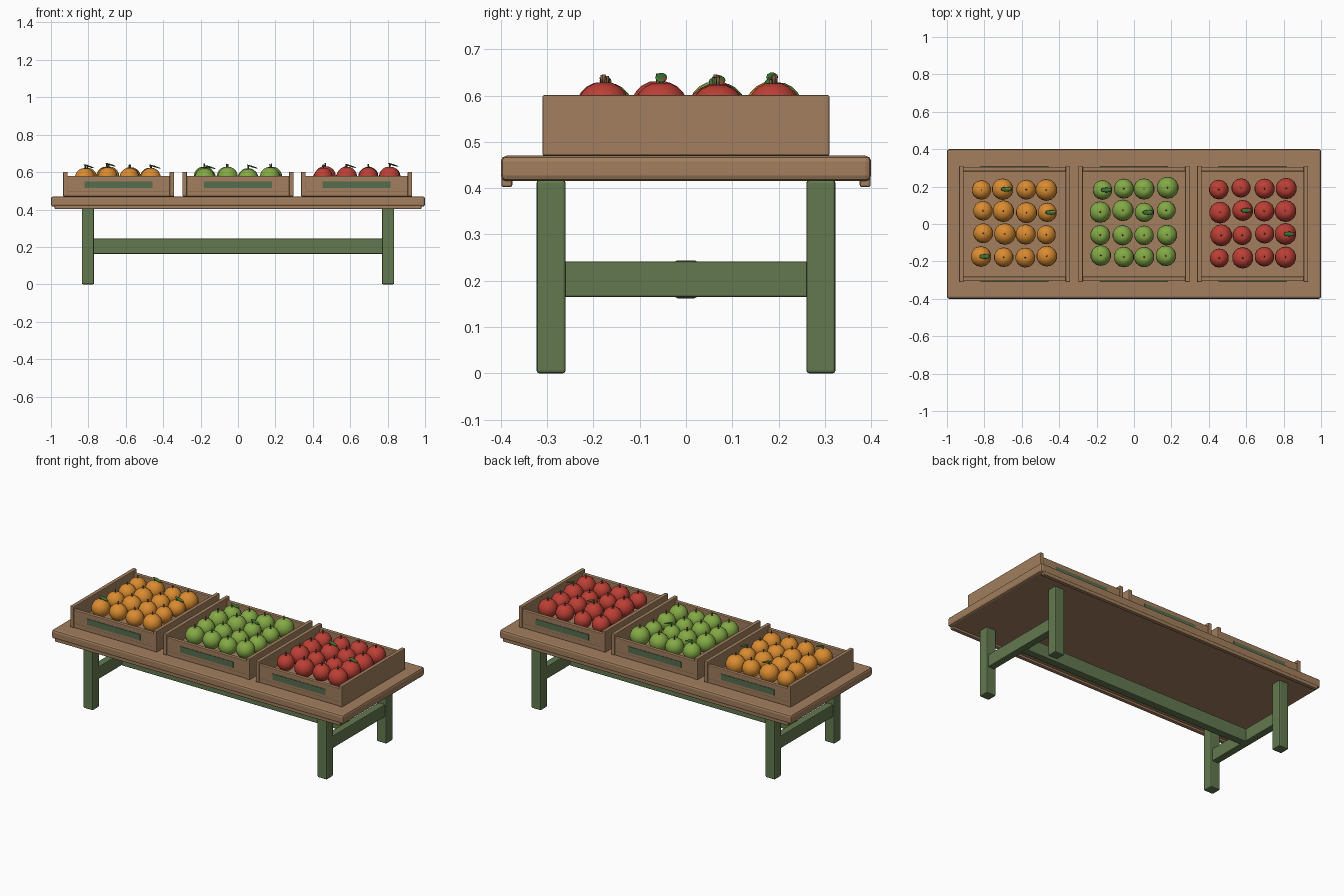
import bpy, bmesh, random
from math import radians
from mathutils import Matrix, Vector

random.seed(4)
cube = bpy.data.objects.get("Cube")
if cube:
    bpy.data.objects.remove(cube, do_unlink=True)


def material(name, rgb):
    m = bpy.data.materials.new(name)
    m.use_nodes = True
    color = (*rgb, 1)
    m.diffuse_color = color
    m.node_tree.nodes["Principled BSDF"].inputs["Base Color"].default_value = color
    return m


wood = material("wood", (0.36, 0.21, 0.11))
paint = material("green_paint", (0.125, 0.19, 0.08))
plate = material("label_green", (0.09, 0.155, 0.08))
stem_brown = material("stem_brown", (0.2, 0.1, 0.05))
leaf_green = material("leaf_green", (0.05, 0.2, 0.04))
orange = material("orange_peel", (0.70, 0.26, 0.03))
lime = material("green_apple_skin", (0.23, 0.40, 0.06))
red = material("red_apple_skin", (0.50, 0.05, 0.035))


def finish(name, bm, mats):
    mesh = bpy.data.meshes.new(name)
    bm.to_mesh(mesh)
    bm.free()
    for m in mats:
        mesh.materials.append(m)
    obj = bpy.data.objects.new(name, mesh)
    bpy.context.collection.objects.link(obj)
    return obj


def box(name, x, y, z, mat, bevel=0.0):
    """Box given by its (low, high) span on each axis."""
    bm = bmesh.new()
    bmesh.ops.create_cube(bm, size=1)
    for v in bm.verts:
        v.co = [(lo + hi) / 2 + c * (hi - lo) for c, (lo, hi) in zip(v.co, (x, y, z))]
    if bevel:
        bmesh.ops.bevel(bm, geom=bm.edges[:], offset=bevel, segments=2,
                        profile=0.5, affect='EDGES')
    return finish(name, bm, [mat])


def mirrored(lo, hi, side):
    return tuple(sorted((lo * side, hi * side)))


# Table
box("table_top", (-1, 1), (-0.4, 0.4), (0.415, 0.47), wood, 0.012)
for s, where in ((-1, "front"), (1, "back")):
    box(where + "_edge_rail", (-0.98, 0.98), mirrored(0.375, 0.399, s),
        (0.402, 0.425), wood, 0.005)
for sx, side in ((-1, "right"), (1, "left")):
    x = mirrored(0.77, 0.835, sx)
    for sy, where in ((-1, "front"), (1, "back")):
        box(f"{where}_{side}_leg", x, mirrored(0.26, 0.323, sy), (0, 0.417), paint, 0.006)
    box(side + "_stretcher", mirrored(0.78, 0.825, sx), (-0.27, 0.27),
        (0.165, 0.242), paint, 0.004)
box("long_stretcher", (-0.79, 0.79), (-0.024, 0.024), (0.162, 0.244), paint, 0.006)


# Crates
def crate(name, cx):
    half = 0.297
    box(name + "_floor", (cx - half + 0.004, cx + half - 0.004), (-0.305, 0.305),
        (0.47, 0.506), wood, 0.003)
    for s, where in ((-1, "right"), (1, "left")):
        lo, hi = mirrored(half - 0.024, half, s)
        box(f"{name}_{where}_side", (cx + lo, cx + hi), (-0.31, 0.31),
            (0.47, 0.601), wood, 0.004)
    for s, where in ((-1, "front"), (1, "back")):
        box(f"{name}_{where}_panel", (cx - half + 0.006, cx + half - 0.006),
            mirrored(0.282, 0.306, s), (0.495, 0.58), wood, 0.004)
        box(f"{name}_{where}_label", (cx - 0.182, cx + 0.182),
            mirrored(0.304, 0.309, s), (0.514, 0.551), plate)


# Fruit: body with a dimple, a stem, and sometimes a leaf
def add_part(bm, slot, maker, **kwargs):
    start = len(bm.faces)
    maker(bm, **kwargs)
    bm.faces.ensure_lookup_table()
    for f in bm.faces[start:]:
        f.material_index = slot


def fruit(name, center, radius, skin, dimple, leafy):
    bm = bmesh.new()
    add_part(bm, 0, bmesh.ops.create_uvsphere, u_segments=14, v_segments=10, radius=radius)
    for v in bm.verts:
        flat = Vector((v.co.x, v.co.y)).length / radius
        if v.co.z > 0 and flat < 0.2:
            v.co.z -= dimple
        v.co.z *= 0.97
    add_part(bm, 1, bmesh.ops.create_cone, cap_ends=True, segments=6, radius1=0.003,
             radius2=0.004, depth=0.024,
             matrix=Matrix.Translation((0, 0, radius + 0.001)))
    if leafy:
        place = (Matrix.Translation((0.02, 0, radius + 0.007))
                 @ Matrix.Rotation(radians(18), 4, 'Y')
                 @ Matrix.Diagonal((0.032, 0.013, 0.004, 1)))
        add_part(bm, 2, bmesh.ops.create_uvsphere, u_segments=10, v_segments=6,
                 radius=1, matrix=place)
    obj = finish(name, bm, [skin, stem_brown, leaf_green])
    obj.location = center
    for p in obj.data.polygons:
        p.use_smooth = True


stock = (
    ("orange", -0.638, orange, 0.002, {(0, 1), (1, 3), (3, 0)}),
    ("green_apple", 0.0, lime, 0.008, {(0, 0), (1, 2)}),
    ("red_apple", 0.634, red, 0.008, {(1, 1), (2, 3)}),
)
for kind, cx, skin, dimple, leaves in stock:
    crate(kind + "_crate", cx)
    for row in range(4):
        for col in range(4):
            center = (cx + (col - 1.5) * 0.116 + random.uniform(-0.007, 0.007),
                      (1.5 - row) * 0.121 + 0.006 + random.uniform(-0.007, 0.007),
                      0.57 + random.uniform(-0.004, 0.006))
            fruit(f"{kind}_{row + 1}_{col + 1}", center, random.uniform(0.051, 0.059),
                  skin, dimple, (row, col) in leaves)
